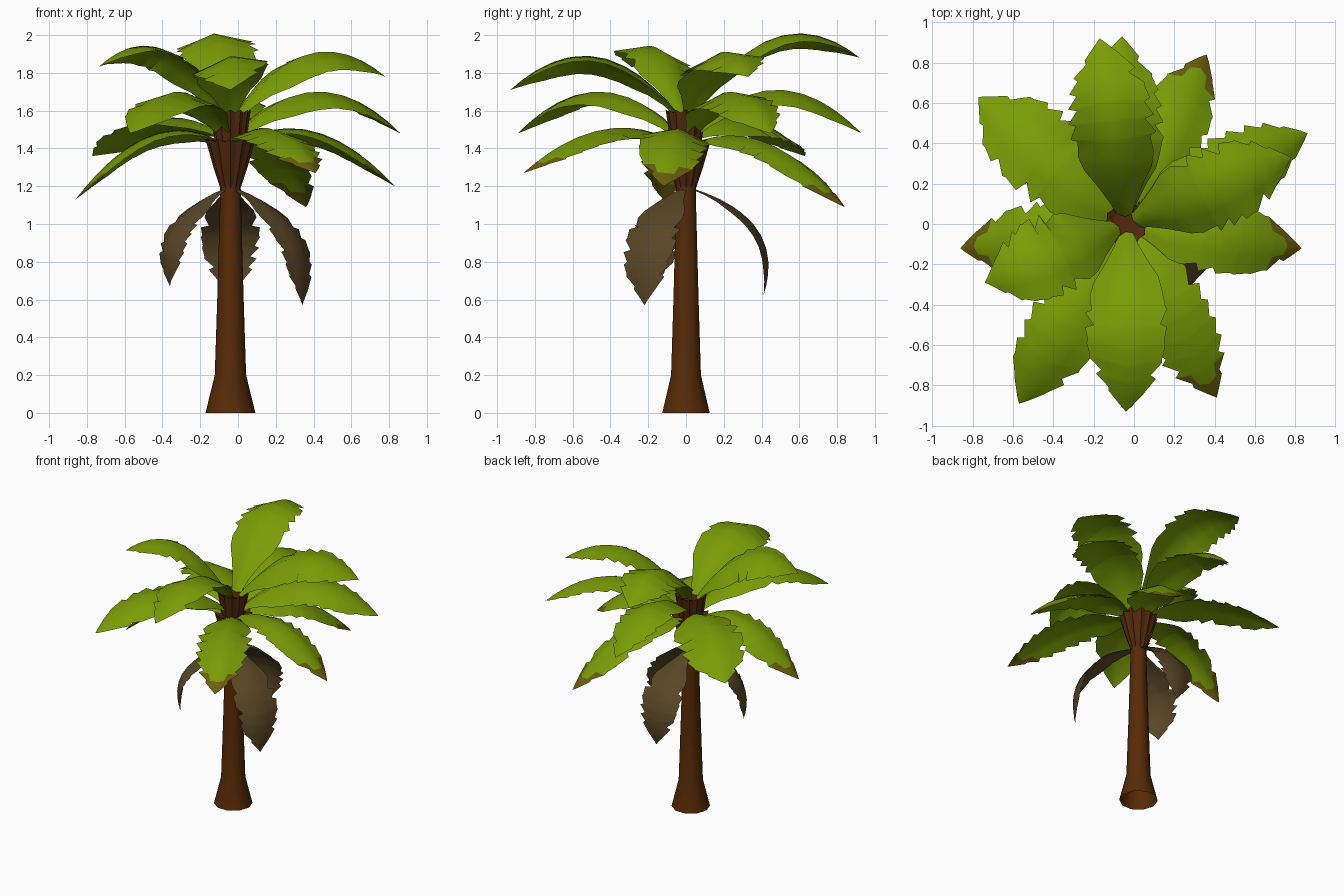
import bpy, bmesh, math, random
from mathutils import Vector

if "Cube" in bpy.data.objects:
    bpy.data.objects.remove(bpy.data.objects["Cube"])

random.seed(11)


def material(name, rgb):
    m = bpy.data.materials.new(name)
    m.diffuse_color = (*rgb, 1)
    m.use_nodes = True
    m.node_tree.nodes["Principled BSDF"].inputs["Base Color"].default_value = m.diffuse_color
    return m


GREEN = material("leaf green", (0.195, 0.335, 0.002))
OLIVE = material("dry leaf tip", (0.15, 0.11, 0.004))
DEAD = material("dead leaf brown", (0.10, 0.06, 0.019))
BARK = material("bark brown", (0.095, 0.023, 0.002))
HUSK = material("husk brown", (0.085, 0.022, 0.004))

CX, CY = -0.04, 0.0


def finish(bm, name, mats, angle):
    me = bpy.data.meshes.new(name)
    bm.to_mesh(me)
    bm.free()
    ob = bpy.data.objects.new(name, me)
    bpy.context.collection.objects.link(ob)
    for m in mats:
        me.materials.append(m)
    bpy.ops.object.select_all(action='DESELECT')
    ob.select_set(True)
    bpy.context.view_layer.objects.active = ob
    bpy.ops.object.shade_smooth_by_angle(angle=math.radians(angle))
    return ob


def lathe(name, profile, sides, mat, flute=0.0, jag=0.0, angle=40, cap=True):
    """Stacked rings; flute alternates the radius, jag alternates the rim height."""
    bm = bmesh.new()
    rings = []
    for k, (r, z) in enumerate(profile):
        ring = []
        for i in range(sides):
            a = 2 * math.pi * i / sides
            rr = r * (1 - flute * (i % 2))
            zz = z - (jag * (i % 2) if k == len(profile) - 2 else 0)
            ring.append(bm.verts.new((CX + rr * math.cos(a), CY + rr * math.sin(a), zz)))
        rings.append(ring)
    for a, b in zip(rings, rings[1:]):
        for i in range(sides):
            j = (i + 1) % sides
            bm.faces.new((a[i], a[j], b[j], b[i]))
    if cap:
        bm.faces.new(rings[-1])
    return finish(bm, name, [mat], angle)


WIDTH = [(0, .15), (.12, .42), (.25, .82), (.4, 1), (.6, 1), (.75, .92), (.88, .7), (1, .14)]


def width(t):
    for (a, u), (b, v) in zip(WIDTH, WIDTH[1:]):
        if t <= b:
            return u + (v - u) * (t - a) / (b - a)
    return WIDTH[-1][1]


def frond(name, root_z, ctrl, tip, half, mats, roll=0.0, dry_from=2.0, fold=0.32):
    """Arched leaf: a bent midrib with two sloping halves and notched edges.
    ctrl is (radius, height) of the control point; positive roll lifts the left half."""
    tip = Vector(tip)
    origin = Vector((CX, CY, 0))
    out = (Vector((tip.x, tip.y, 0)) - origin).normalized()
    side = Vector((-out.y, out.x, 0))
    p0 = origin + out * 0.03 + Vector((0, 0, root_z))
    p1 = origin + out * ctrl[0] + Vector((0, 0, ctrl[1]))
    # rows: smooth near the root, then notches cut at random into either edge
    rows = [(t, 1, 1) for t in (0, .08, .16, .25, .33)]
    for t in (.43, .54, .65, .75, .84, .92):
        cuts = [random.choice((1, .82, .76, .88)) for _ in range(2)]
        rows += [(t, *cuts), (t + .02, 1.04, 1.04)]
    rows.append((1.0, 1, 1))
    bm = bmesh.new()
    grid = []
    for t, cl, cr in rows:
        p = p0 * (1 - t) ** 2 + p1 * 2 * t * (1 - t) + tip * t * t
        tan = ((p1 - p0) * (1 - t) + (tip - p1) * t).normalized()
        nrm = tan.cross(side).normalized()
        w = width(t) * half
        line = []
        for f, c in ((1, cl), (.5, 1), (0, 1), (-.5, 1), (-1, cr)):
            lift = nrm * (w * (roll * f - fold * abs(f)))
            back = tan * (-0.03 * abs(f) * t)
            line.append(bm.verts.new(p + side * (w * f * c) + lift + back))
        grid.append(line)
    for i in range(len(grid) - 1):
        for j in range(4):
            a, b = grid[i], grid[i + 1]
            face = bm.faces.new((a[j], a[j + 1], b[j + 1], b[j]))
            limit = dry_from + (0.05 if j in (1, 2) else 0)
            face.material_index = 1 if rows[i][0] >= limit else 0
    return finish(bm, name, mats, 60)


# Trunk with flared, open foot
lathe("trunk", [(.132, 0), (.083, .2), (.07, .6), (.056, 1.1), (.054, 1.22), (.05, 1.45)], 10, BARK, cap=False)

# Fluted husks: lower and upper cup
lathe("lower_husk", [(.05, 1.18), (.09, 1.3), (.133, 1.45), (.06, 1.43)], 24, HUSK, .1, .015, 20)
lathe("upper_husk", [(.08, 1.42), (.108, 1.605), (.07, 1.58)], 24, HUSK, .1, .015, 20)

# Living fronds: (tip, height at middle, half width, roll)
TOP = [((-.17, .92, 1.88), 1.985, .205, -.1), ((-.04, -.93, 1.71), 1.885, .195, .18),
       ((.78, .33, 1.78), 1.90, .20, .18), ((-.74, -.29, 1.83), 1.925, .20, .18)]
MIDDLE = [((-.06, .93, 1.48), 1.71, .19, .12), ((-.57, -.89, 1.48), 1.70, .19, -.05),
          ((.86, .45, 1.48), 1.70, .19, .15), ((-.77, .63, 1.36), 1.56, .22, .15)]
LOW = [((.36, .84, 1.09), 1.43, .175, .08), ((.41, -.86, 1.27), 1.50, .18, 0),
       ((.83, -.12, 1.2), 1.49, .175, -.15), ((-.86, -.12, 1.13), 1.47, .165, .15)]

for tier, root, fronds, dry in (("top", 1.57, TOP, 2), ("middle", 1.46, MIDDLE, 2), ("low", 1.42, LOW, .85)):
    for n, (tip, mid, half, roll) in enumerate(fronds):
        reach = math.hypot(tip[0] - CX, tip[1] - CY)
        ctrl = (reach * .5, 2 * mid - .5 * (root + tip[2]))
        frond(f"{tier}_frond_{n + 1}", root, ctrl, tip, half, [GREEN, OLIVE], roll, dry)

# Dead hanging fronds
for n, (tip, rc) in enumerate([((.34, -.22, .57), .54), ((-.36, -.17, .67), .48), ((-.04, .41, .62), .54)]):
    frond(f"dead_frond_{n + 1}", 1.19, (rc, 1.03), tip, .15, [DEAD], fold=.25)
